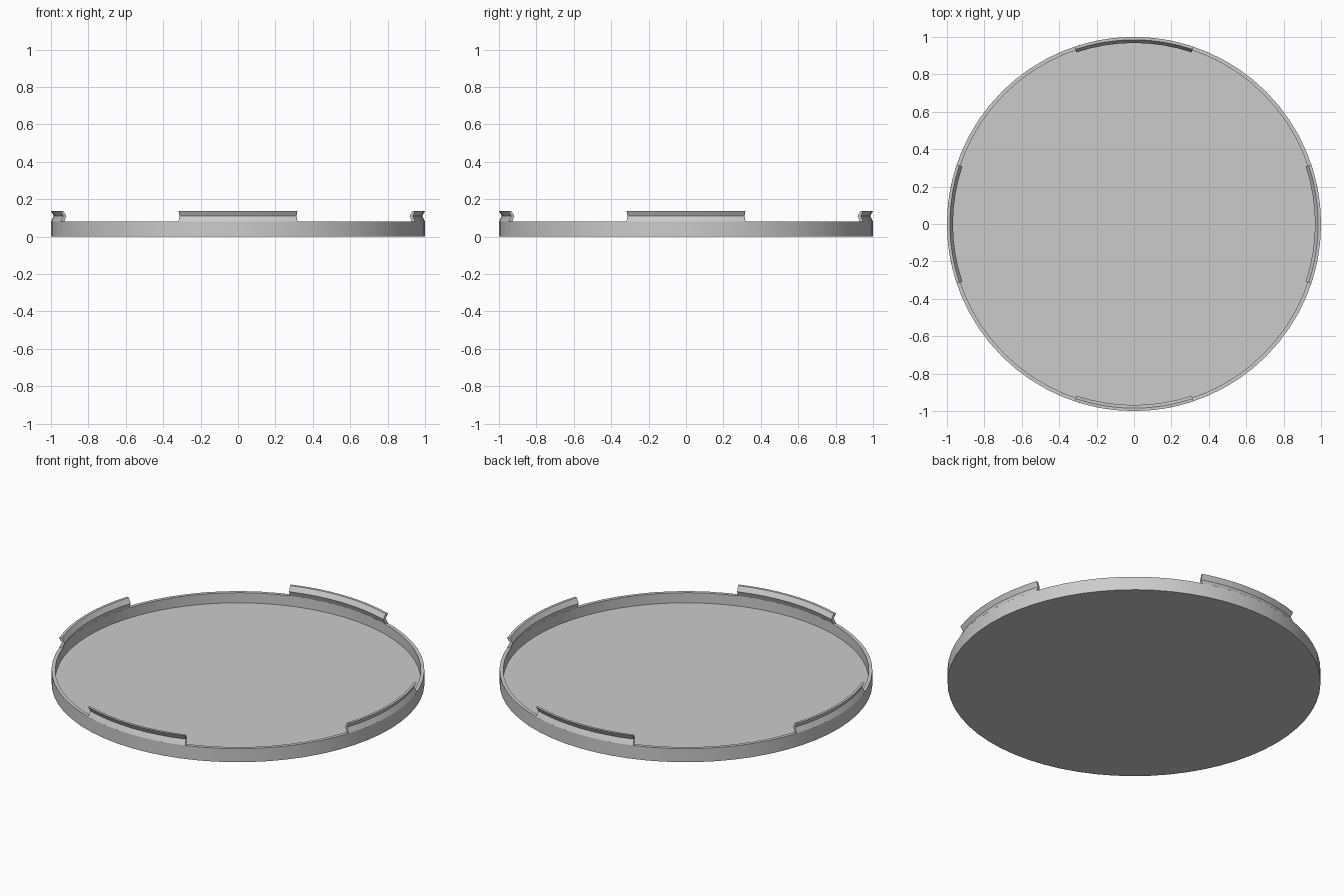
import bpy, bmesh
from math import sin, cos, pi, asin

SEGMENTS = 64
cube = bpy.data.objects.get("Cube")
if cube:
    bpy.data.objects.remove(cube, do_unlink=True)

grey = bpy.data.materials.new("plain grey")
grey.use_nodes = True
grey.diffuse_color = (0.6, 0.6, 0.6, 1)
grey.node_tree.nodes["Principled BSDF"].inputs["Base Color"].default_value = (0.6, 0.6, 0.6, 1)


def sweep(name, profile, start, end, steps, closed):
    """Sweep an (r, z) profile about z; closed = full turn, else capped arc."""
    bm = bmesh.new()
    rings = []
    for i in range(steps if closed else steps + 1):
        a = start + (end - start) * i / steps
        rings.append([bm.verts.new((r * cos(a), r * sin(a), z)) for r, z in profile])
    n = len(profile)
    for i in range(steps):
        a, b = rings[i], rings[(i + 1) % len(rings)]
        for j in range(n - 1 if closed else n):
            k = (j + 1) % n
            bm.faces.new((a[j], b[j], b[k], a[k]))
    # Full turns get round end discs, arcs get profile-shaped ends
    if closed:
        bm.faces.new([ring[0] for ring in rings])
        bm.faces.new([ring[-1] for ring in rings])
    else:
        bm.faces.new(rings[0])
        bm.faces.new(rings[-1])
    bmesh.ops.recalc_face_normals(bm, faces=bm.faces)
    mesh = bpy.data.meshes.new(name)
    bm.to_mesh(mesh)
    bm.free()
    mesh.materials.append(grey)
    obj = bpy.data.objects.new(name, mesh)
    bpy.context.collection.objects.link(obj)
    bpy.ops.object.select_all(action="DESELECT")
    obj.select_set(True)
    bpy.context.view_layer.objects.active = obj
    bpy.ops.object.shade_smooth_by_angle(angle=pi / 9)
    return obj


# Shallow dish: underside, outer wall, rim, inner wall, floor
sweep("dish", [(1, 0), (1, 0.08), (0.98, 0.08), (0.98, 0.02)], 0, 2 * pi, SEGMENTS, True)

# Four snap clips with a pinched waist and a flared lip
clip_profile = [(1, 0.08), (0.985, 0.11), (1, 0.138),
                (0.985, 0.138), (0.968, 0.11), (0.98, 0.08)]
half = asin(0.318)
for i, side in enumerate(("left", "back", "right", "front")):
    mid = i * pi / 2
    sweep(side + "_clip", clip_profile, mid - half, mid + half, 8, False)
